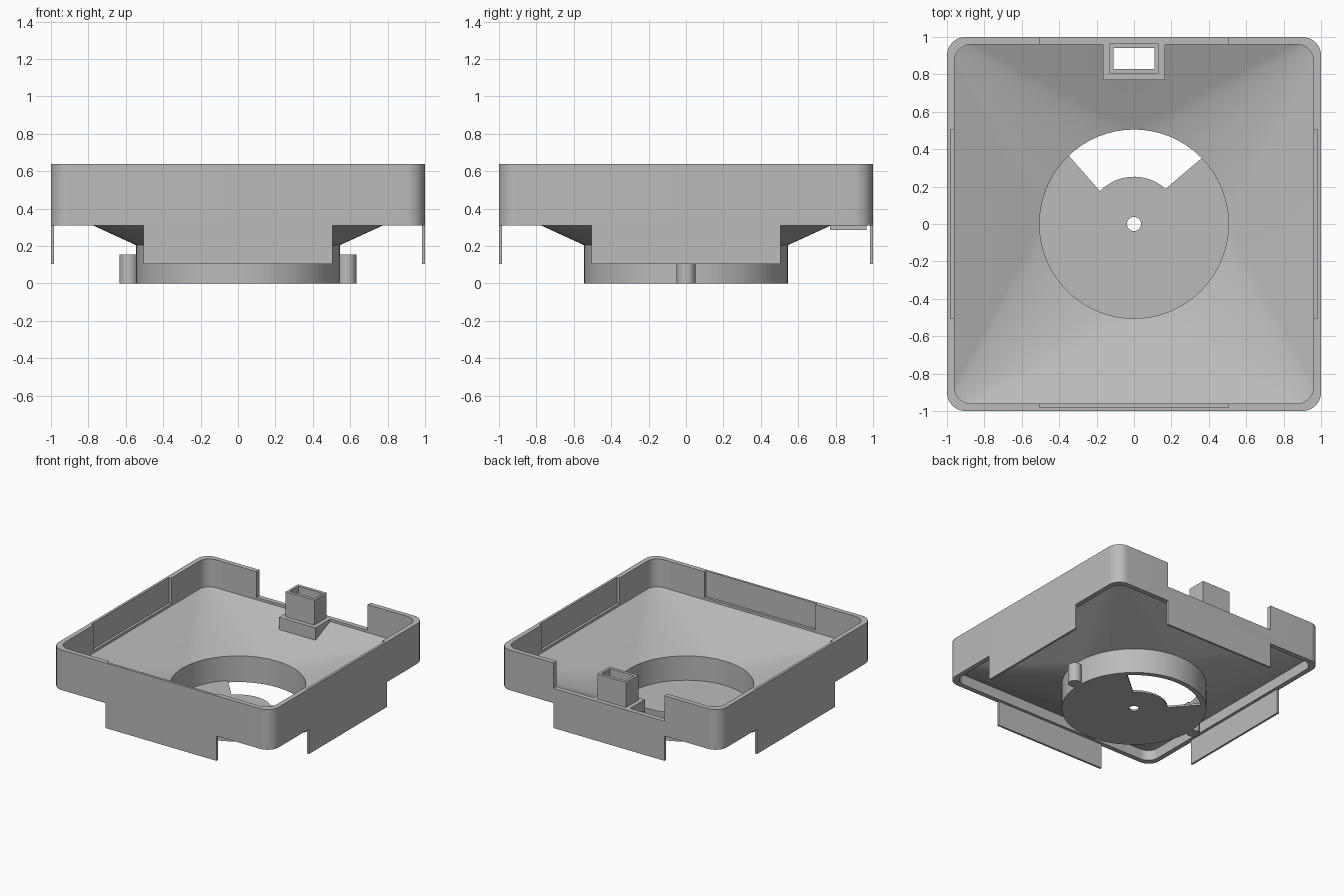
import bpy, bmesh
from math import sin, cos, pi, radians
from mathutils import Matrix, Vector

default = bpy.data.objects.get("Cube")
if default:
    bpy.data.objects.remove(default, do_unlink=True)

grey = bpy.data.materials.new("matte grey plastic")
grey.use_nodes = True
tone = (0.5, 0.5, 0.5, 1)
grey.diffuse_color = tone
grey.node_tree.nodes["Principled BSDF"].inputs["Base Color"].default_value = tone


def finish(name, bm):
    bmesh.ops.remove_doubles(bm, verts=bm.verts, dist=1e-5)
    bmesh.ops.recalc_face_normals(bm, faces=bm.faces)
    mesh = bpy.data.meshes.new(name)
    bm.to_mesh(mesh)
    bm.free()
    mesh.materials.append(grey)
    obj = bpy.data.objects.new(name, mesh)
    bpy.context.collection.objects.link(obj)
    return obj


def add_box(bm, lo, hi):
    lo, hi = Vector(lo), Vector(hi)
    m = Matrix.Translation((lo + hi) / 2) @ Matrix.Diagonal((*(hi - lo), 1))
    bmesh.ops.create_cube(bm, size=1, matrix=m)


def add_cylinder(bm, x, y, r, z0, z1, sides=48):
    bmesh.ops.create_cone(bm, cap_ends=True, segments=sides, radius1=r, radius2=r,
                          depth=z1 - z0, matrix=Matrix.Translation((x, y, (z0 + z1) / 2)))


def box(name, lo, hi):
    bm = bmesh.new()
    add_box(bm, lo, hi)
    return finish(name, bm)


def add_prism(bm, outline, z0, z1):
    face = bm.faces.new([bm.verts.new((x, y, z0)) for x, y in outline])
    new = bmesh.ops.extrude_face_region(bm, geom=[face])["geom"]
    bmesh.ops.translate(bm, vec=(0, 0, z1 - z0),
                        verts=[v for v in new if isinstance(v, bmesh.types.BMVert)])


def rounded_square(half, radius, z, steps=16):
    # A circle is the case where half equals radius
    points = []
    for q in range(4):
        mid = (q + 0.5) * pi / 2
        cx = (half - radius) * (1 if cos(mid) > 0 else -1)
        cy = (half - radius) * (1 if sin(mid) > 0 else -1)
        for i in range(steps + 1):
            a = (q + i / steps) * pi / 2
            points.append((cx + radius * cos(a), cy + radius * sin(a), z))
    return points


def cut(obj, cutter):
    mod = obj.modifiers.new("cut", "BOOLEAN")
    mod.operation, mod.solver, mod.object = "DIFFERENCE", "EXACT", cutter
    bpy.context.view_layer.objects.active = obj
    bpy.ops.object.modifier_apply(modifier=mod.name)


# Tray wall, funnel and collar as one closed profile, swept around
profile = [(1, 0.1, 0.31), (1, 0.1, 0.64), (0.96, 0.09, 0.64), (0.96, 0.09, 0.41),
           (0.505, 0.505, 0.215), (0.505, 0.505, 0), (0.545, 0.545, 0),
           (0.545, 0.545, 0.205), (0.96, 0.09, 0.395), (0.96, 0.09, 0.31)]
bm = bmesh.new()
rings = [[bm.verts.new(p) for p in rounded_square(*row)] for row in profile]
for k, low in enumerate(rings):
    high = rings[(k + 1) % len(rings)]
    for i in range(len(low)):
        j = (i + 1) % len(low)
        bm.faces.new((low[i], low[j], high[j], high[i]))
bmesh.ops.dissolve_degenerate(bm, dist=1e-5, edges=bm.edges)
body = finish("tray_and_funnel", bm)

# Inner recesses on three sides, full notch at the back, outlet opening
bm = bmesh.new()
add_box(bm, (-0.98, -0.505, 0.43), (-0.93, 0.505, 0.7))
add_box(bm, (0.93, -0.505, 0.43), (0.98, 0.505, 0.7))
add_box(bm, (-0.505, -0.98, 0.43), (0.505, -0.93, 0.7))
add_box(bm, (-0.505, 0.9, 0.43), (0.505, 1.1, 0.7))
wall_cutter = finish("wall_cutter", bm)
outlet_cutter = box("outlet_cutter", (-0.11, 0.83, 0.2), (0.11, 0.94, 0.8))

# Socket block with a hollow square tube on top
socket = box("socket_block", (-0.165, 0.77, 0.285), (0.165, 0.965, 0.43))
tube = box("socket_tube", (-0.13, 0.805, 0.43), (0.13, 0.965, 0.635))

# Collar floor with a centre hole and a fan-shaped opening
bm = bmesh.new()
add_cylinder(bm, 0, 0, 0.506, 0, 0.015, 64)
floor = finish("collar_floor", bm)
bm = bmesh.new()
add_cylinder(bm, 0, 0, 0.038, -0.1, 0.1, 32)
arc = [(0.253 * cos(radians(a)), 0.253 * sin(radians(a))) for a in range(48, 137, 8)]
add_prism(bm, arc + [(-0.47, 0.503), (-0.4, 0.8), (0.4, 0.8), (0.5, 0.47)], -0.1, 0.1)
floor_cutter = finish("floor_cutter", bm)

cut(body, wall_cutter)
for part in (body, socket, tube):
    cut(part, outlet_cutter)
cut(floor, floor_cutter)
for helper in (wall_cutter, outlet_cutter, floor_cutter):
    bpy.data.objects.remove(helper, do_unlink=True)

# Hanging tabs on the four sides
parts = [body, socket, tube, floor]
for i, side in enumerate(("front", "left", "back", "right")):
    bm = bmesh.new()
    add_box(bm, (-0.505, -1, 0.105), (0.505, -0.983, 0.31))
    bmesh.ops.rotate(bm, verts=bm.verts, matrix=Matrix.Rotation(i * pi / 2, 3, "Z"))
    parts.append(finish(side + "_tab", bm))

# Locking pegs beside the collar
for side, sx in (("left", 1), ("right", -1)):
    bm = bmesh.new()
    add_cylinder(bm, sx * 0.583, 0, 0.05, 0, 0.155, 32)
    parts.append(finish(side + "_peg", bm))

# Smooth shading with crisp edges
bpy.ops.object.select_all(action="DESELECT")
for part in parts:
    part.select_set(True)
bpy.context.view_layer.objects.active = body
bpy.ops.object.shade_smooth_by_angle(angle=radians(25))
